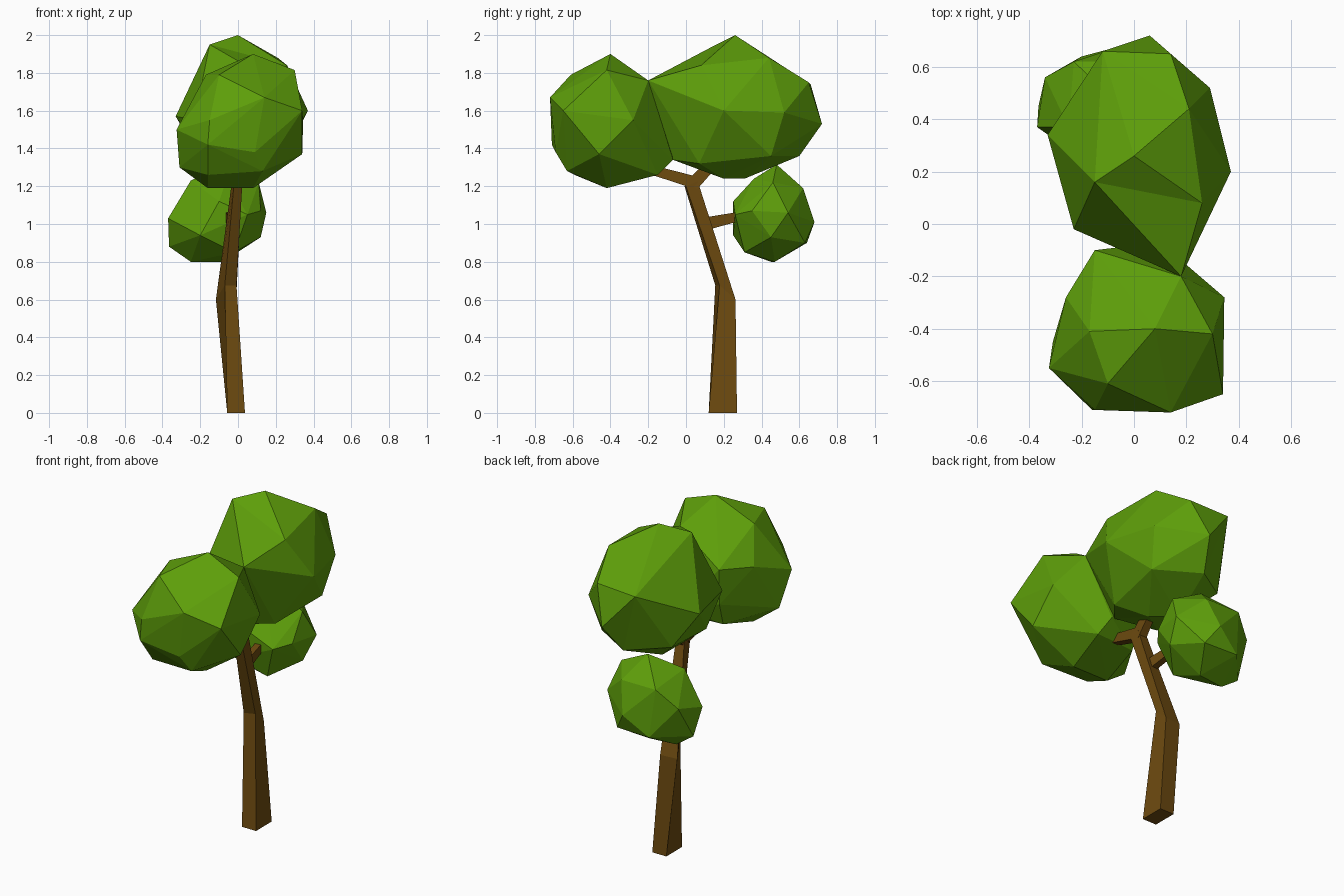
import bpy, bmesh
from mathutils import Vector


def material(name, rgb):
    m = bpy.data.materials.new(name)
    m.diffuse_color = (*rgb, 1)
    return m


leaf = material("leaf_green", (0.11, 0.34, 0.003))
bark = material("bark_brown", (0.155, 0.07, 0.005))


def finish(name, bm, mat):
    bmesh.ops.recalc_face_normals(bm, faces=bm.faces)
    mesh = bpy.data.meshes.new(name)
    bm.to_mesh(mesh)
    bm.free()
    mesh.materials.append(mat)
    bpy.context.collection.objects.link(bpy.data.objects.new(name, mesh))


def clump(name, points, rounding):
    """Faceted foliage: hull the corners while rounded, then restore them (keeps dents)."""
    pts = [Vector(p) for p in points]
    centre = sum(pts, Vector()) / len(pts)
    radius = sum((p - centre).length for p in pts) / len(pts)
    bm = bmesh.new()
    pairs = []
    for p in pts:
        ball = centre + (p - centre).normalized() * radius
        pairs.append((bm.verts.new(p.lerp(ball, rounding)), p))
    bmesh.ops.convex_hull(bm, input=bm.verts)
    for v, p in pairs:
        v.co = p
    loose = [v for v in bm.verts if not v.link_faces]
    bmesh.ops.delete(bm, geom=loose, context='VERTS')
    finish(name, bm, leaf)


def ring(centre, w, half):
    """Four corners: half width w in x, half depth (y, z)."""
    x, y, z = centre
    return [(x + sx * w, y + s * half[0], z + s * half[1])
            for sx, s in ((-1, -1), (1, -1), (1, 1), (-1, 1))]


def limb(name, rings):
    """Four-sided tapered limb through rings of corners."""
    bm = bmesh.new()
    loops = [[bm.verts.new(c) for c in r] for r in rings]
    for a, b in zip(loops, loops[1:]):
        for i in range(4):
            j = (i + 1) % 4
            bm.faces.new((a[i], a[j], b[j], b[i]))
    bm.faces.new(loops[0])
    bm.faces.new(loops[-1])
    finish(name, bm, bark)


# Trunk with a skewed bend, and its branches
limb("trunk", [ring((-.01, .195, 0), .047, (.075, 0)),
               [(-.07, .155, .675), (-.008, .178, .675), (-.01, .262, .60), (-.117, .25, .60)],
               [(-.022, -.008, 1.20), (.022, .0, 1.20), (.022, .062, 1.227), (-.032, .062, 1.227)]])
limb("front_branch", [ring((-.005, .03, 1.225), .026, (.012, .03)),
                      ring((-.01, -.16, 1.28), .023, (.005, .025)),
                      ring((-.01, -.30, 1.34), .018, (.005, .02))])
limb("back_branch", [ring((-.005, .03, 1.205), .026, (.03, -.02)),
                     ring((0, .12, 1.30), .023, (.022, -.022)),
                     ring((0, .22, 1.42), .018, (.02, -.015))])
limb("side_branch", [ring((-.025, .10, 1.0), .02, (0, .035)),
                     ring((-.045, .26, 1.035), .019, (0, .026)),
                     ring((-.08, .40, 1.07), .015, (0, .02))])

# Front foliage
clump("front_foliage", [
    (.08, -.40, 1.90), (-.17, -.41, 1.79), (-.10, -.61, 1.79), (.30, -.42, 1.815),
    (.14, -.72, 1.67), (-.15, -.71, 1.55), (-.325, -.55, 1.50), (.34, -.65, 1.60),
    (.34, -.46, 1.37), (.345, -.28, 1.55), (.18, -.20, 1.76), (-.15, -.10, 1.62),
    (-.26, -.28, 1.60), (.10, -.07, 1.34), (-.14, -.12, 1.40), (-.16, -.42, 1.19),
    (.08, -.42, 1.19), (-.31, -.45, 1.30), (.09, -.69, 1.38), (-.16, -.71, 1.42),
    (-.16, -.59, 1.26), (.13, -.63, 1.28), (.13, -.15, 1.26), (-.13, -.17, 1.26)], 0.1)

# Large back foliage, drawn out towards the front one
clump("back_foliage", [
    (0, .26, 2.0), (-.15, .16, 1.95), (.21, .44, 1.88), (.14, .65, 1.75),
    (-.12, .66, 1.74), (.37, .20, 1.60), (.29, .52, 1.59), (.26, .08, 1.84),
    (.06, .72, 1.53), (-.33, .34, 1.57), (-.23, -.02, 1.55), (.18, -.20, 1.76),
    (.25, .45, 1.36), (0, .60, 1.36), (.06, .20, 1.24), (-.06, .31, 1.24),
    (.20, .07, 1.32), (-.22, .45, 1.38), (-.15, .02, 1.31), (.08, -.07, 1.34)], 0.85)

# Small low foliage
clump("low_foliage", [
    (-.08, .48, 1.315), (.11, .46, 1.22), (.12, .35, 1.07), (.15, .54, 1.06),
    (.12, .45, .93), (-.08, .47, .80), (-.25, .45, .80), (-.365, .45, .88),
    (-.37, .37, 1.03), (-.25, .37, 1.23), (-.34, .56, 1.08), (-.23, .62, 1.19),
    (0, .62, 1.19), (-.05, .68, 1.01), (-.2, .64, .90), (.02, .63, .90),
    (-.2, .25, .94), (-.02, .31, .85), (-.1, .25, 1.12), (.05, .26, 1.05),
    (-.06, .36, 1.24)], 0.1)
